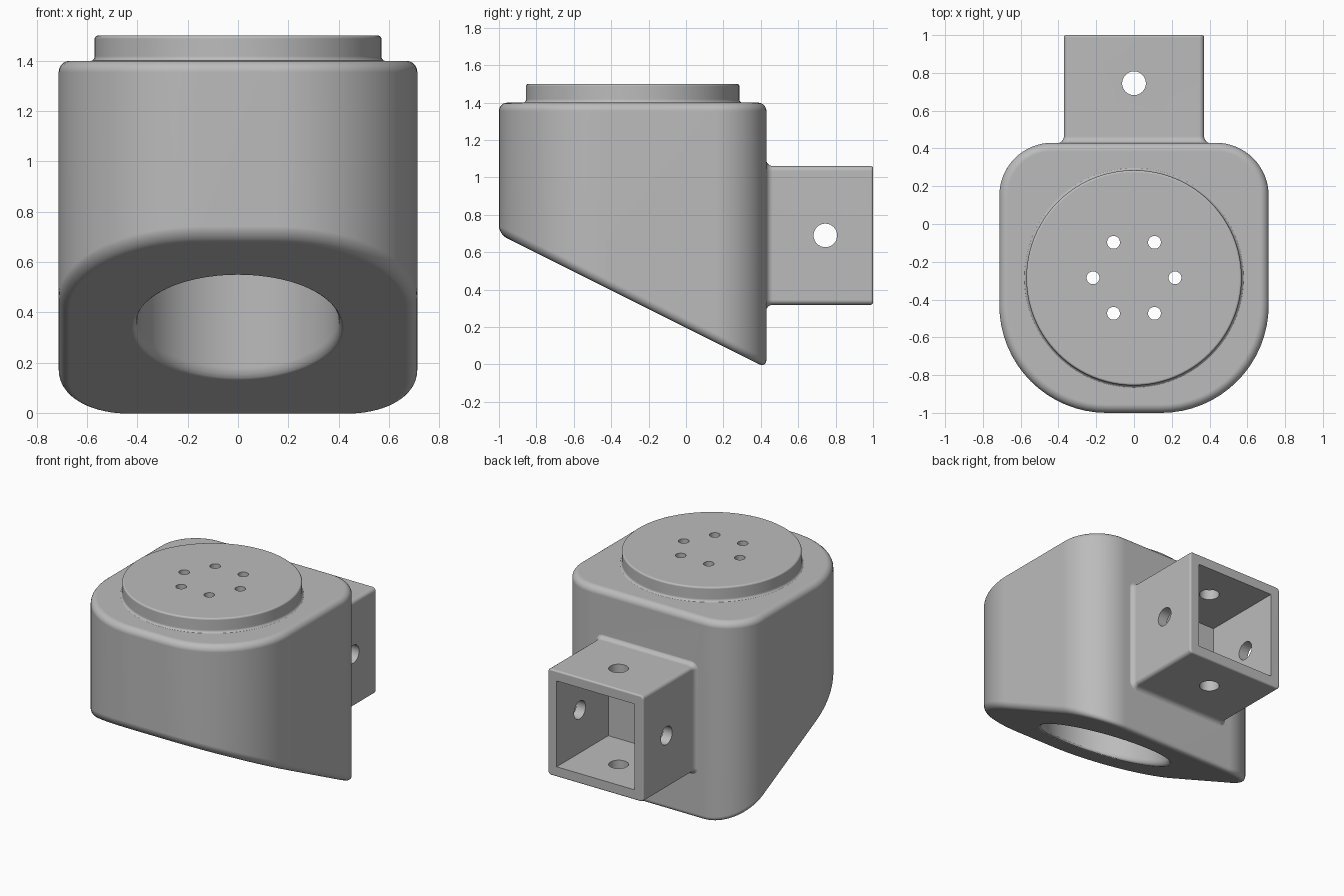
import bpy
import bmesh
from math import sin, cos, pi, radians

if "Cube" in bpy.data.objects:
    bpy.data.objects.remove(bpy.data.objects["Cube"])

gray = bpy.data.materials.new("plain gray")
gray.use_nodes = True
gray.diffuse_color = (0.5, 0.5, 0.5, 1)
gray.node_tree.nodes["Principled BSDF"].inputs["Base Color"].default_value = (0.5, 0.5, 0.5, 1)

AXIS_Y = -0.285          # centre of the disc, bore and bolt holes
NECK_Z = 0.69            # centre height of the square socket
NECK_Y = 0.745           # cross holes of the socket


def slope(y):
    """Height of the slanted underside."""
    return 0.196 - 0.5 * y


def circle(r, n=96):
    return [(r * cos(2 * pi * i / n), r * sin(2 * pi * i / n)) for i in range(n)]


def rounded(hw, lo, hi, r_lo, r_hi, n=16):
    """Rectangle outline with separate corner radii at its low and high ends."""
    corners = [(1, hi, -1, r_hi), (-1, hi, -1, r_hi), (-1, lo, 1, r_lo), (1, lo, 1, r_lo)]
    points = []
    for k, (sx, v, sv, r) in enumerate(corners):
        for i in range(n + 1):
            a = (k + i / n) * pi / 2
            points.append((sx * (hw - r) + r * cos(a), v + sv * r + r * sin(a)))
    return points


def filleted(size, start, end, fillet, edge, n=6):
    """(size, position) steps: flared foot, straight wall, rounded end."""
    steps = [(size + fillet, start - 0.06)]
    angles = [i * pi / 2 / n for i in range(n + 1)]
    steps += [(size + fillet - fillet * sin(a), start + fillet - fillet * cos(a)) for a in angles]
    steps += [(size - edge + edge * cos(a), end - edge + edge * sin(a)) for a in angles]
    return steps


def loft(name, rings, bevel=0):
    """Skin a stack of rings, cap both ends and optionally round the cap rims."""
    bm = bmesh.new()
    rows = [[bm.verts.new(p) for p in ring] for ring in rings]
    n = len(rows[0])
    for a, b in zip(rows, rows[1:]):
        for i in range(n):
            j = (i + 1) % n
            bm.faces.new((a[i], a[j], b[j], b[i]))
    caps = [bm.faces.new(rows[0]), bm.faces.new(rows[-1])]
    bmesh.ops.recalc_face_normals(bm, faces=bm.faces)
    if bevel:
        rims = [e for f in caps for e in f.edges]
        bmesh.ops.bevel(bm, geom=rims, offset=bevel, segments=6, profile=0.5, affect='EDGES')
    mesh = bpy.data.meshes.new(name)
    bm.to_mesh(mesh)
    bm.free()
    mesh.materials.append(gray)
    ob = bpy.data.objects.new(name, mesh)
    bpy.context.collection.objects.link(ob)
    return ob


def rod(name, r, place, lo, hi):
    """Round cutter; place maps (u, v, w) to a point."""
    return loft(name, [[place(u, v, w) for u, v in circle(r, 32)] for w in (lo, hi)])


def combine(target, other, operation):
    other.hide_render = True
    mod = target.modifiers.new("join", 'BOOLEAN')
    mod.operation = operation
    mod.solver = 'EXACT'
    mod.object = other
    bpy.context.view_layer.objects.active = target
    bpy.ops.object.modifier_apply(modifier=mod.name)
    bpy.data.objects.remove(other)


# Body: rounded block with slanted underside
plan = rounded(0.713, -1, 0.43, 0.57, 0.28)
body = loft("socket_body", [[(x, y, slope(y)) for x, y in plan],
                            [(x, y, 1.4) for x, y in plan]], bevel=0.045)

# Raised disc on top
disc = loft("top_disc", [[(x, AXIS_Y + y, z) for x, y in circle(r)]
                         for r, z in filleted(0.57, 1.398, 1.5, 0.02, 0.012)])
combine(body, disc, 'UNION')

# Square socket at the back
neck_rings = []
for h, y in filleted(0.371, 0.428, 1.0, 0.036, 0.012):
    r = 0.026 + h - 0.371
    neck_rings.append([(u, y, NECK_Z + v) for u, v in rounded(h, -h, h, r, r, 4)])
combine(body, loft("square_neck", neck_rings), 'UNION')

# Square pocket inside the socket
square = [(-1, -1), (1, -1), (1, 1), (-1, 1)]
pocket = loft("pocket_cutter", [[(0.3 * u, y, NECK_Z + 0.3 * v) for u, v in square]
                                for y in (0.43, 1.2)])
combine(body, pocket, 'DIFFERENCE')

# Bore from below, with an eased rim following the slant
bore_rings = [[(x, AXIS_Y + y, slope(AXIS_Y + y) + d) for x, y in circle(r)]
              for r, d in ((0.425, -0.1), (0.425, -0.002), (0.412, 0.006), (0.404, 0.018), (0.4, 0.04))]
bore_rings.append([(x, AXIS_Y + y, 1.3) for x, y in circle(0.4)])
combine(body, loft("bore_cutter", bore_rings), 'DIFFERENCE')

# Ring of six bolt holes through the top
for k in range(6):
    cx, cy = 0.217 * cos(k * pi / 3), AXIS_Y + 0.217 * sin(k * pi / 3)
    hole = rod("bolt_cutter", 0.034, lambda u, v, w: (cx + u, cy + v, w), 1.2, 1.6)
    combine(body, hole, 'DIFFERENCE')

# Cross holes through the socket walls
combine(body, rod("vertical_pin_cutter", 0.063,
                  lambda u, v, w: (u, NECK_Y + v, NECK_Z + w), -0.6, 0.6), 'DIFFERENCE')
combine(body, rod("side_pin_cutter", 0.063,
                  lambda u, v, w: (w, NECK_Y + u, NECK_Z + v), -0.6, 0.6), 'DIFFERENCE')

# Smooth shading with crisp edges
bpy.ops.object.select_all(action='DESELECT')
body.select_set(True)
bpy.context.view_layer.objects.active = body
bpy.ops.object.shade_smooth_by_angle(angle=radians(32))
weighted = body.modifiers.new("even_normals", 'WEIGHTED_NORMAL')
weighted.keep_sharp = True
